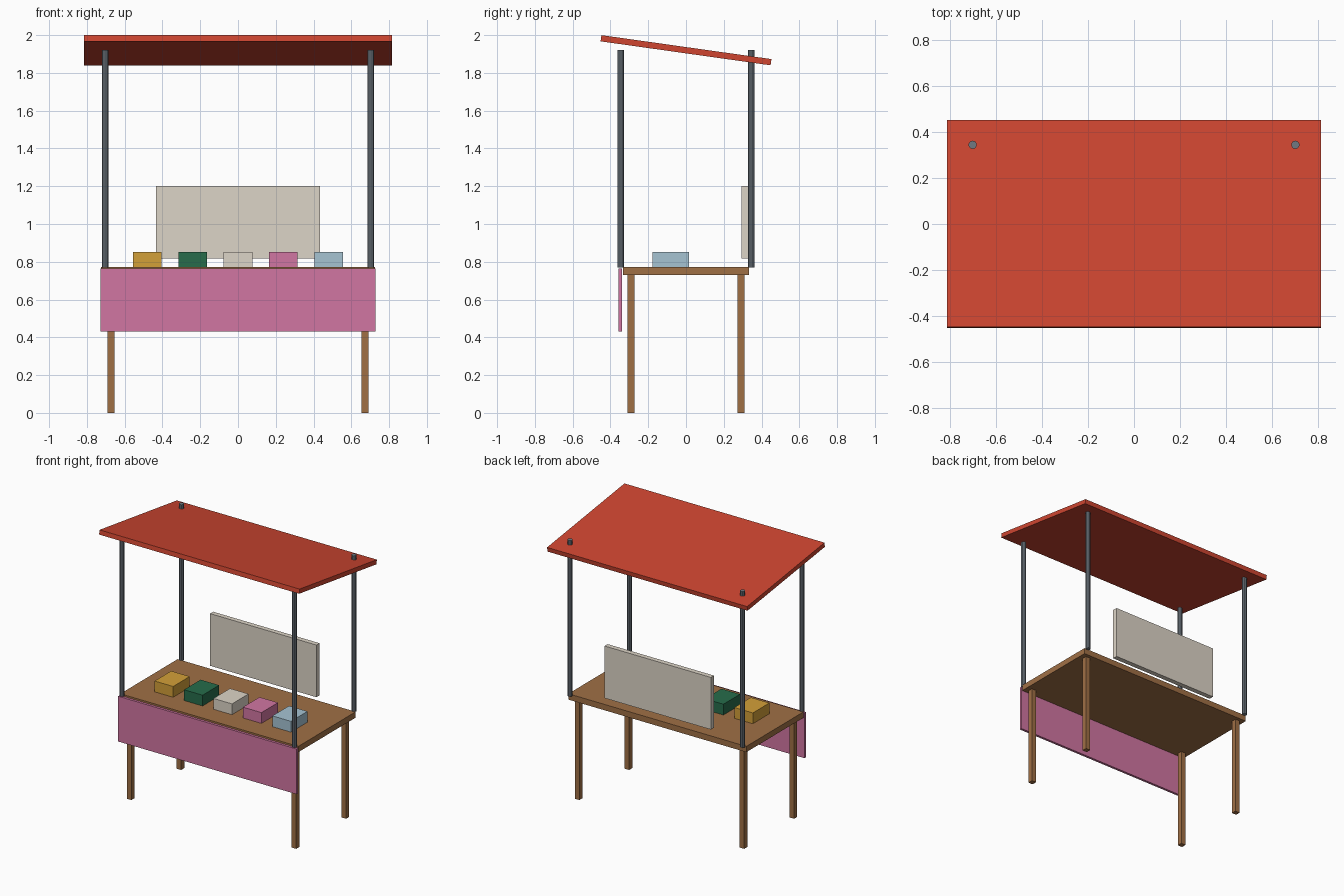
import bpy
import math

if "Cube" in bpy.data.objects:
    bpy.data.objects.remove(bpy.data.objects["Cube"])


def material(name, rgb):
    m = bpy.data.materials.new(name)
    m.diffuse_color = (*rgb, 1)
    m.use_nodes = True
    m.node_tree.nodes["Principled BSDF"].inputs["Base Color"].default_value = m.diffuse_color
    return m


RED = material("red", (0.62, 0.06, 0.03))
PINK = material("pink", (0.64, 0.18, 0.36))
WOOD = material("wood", (0.35, 0.16, 0.06))
STEEL = material("steel", (0.16, 0.19, 0.22))
YELLOW = material("yellow", (0.65, 0.35, 0.04))
GREEN = material("green", (0.02, 0.15, 0.07))
CREAM = material("cream", (0.72, 0.66, 0.57))
BLUE = material("blue", (0.38, 0.55, 0.65))


def finish(name, mat):
    ob = bpy.context.object
    ob.name = name
    ob.data.materials.append(mat)
    bpy.ops.object.transform_apply(location=False, rotation=False, scale=True)
    return ob


def box(name, centre, size, mat, tilt=0.0):
    bpy.ops.mesh.primitive_cube_add(size=1, location=centre, rotation=(tilt, 0, 0))
    bpy.context.object.scale = size
    return finish(name, mat)


def post(name, x, y, z0, z1, radius, mat):
    bpy.ops.mesh.primitive_cylinder_add(vertices=10, radius=radius, depth=z1 - z0,
                                        location=(x, y, (z0 + z1) / 2))
    return finish(name, mat)


# Table
box("table_top", (0, 0, 0.752), (1.45, 0.667, 0.043), WOOD)

# Legs and canopy posts at the four corners
for sy, end in ((-1, "front"), (1, "back")):
    for sx, side in ((-1, "left"), (1, "right")):
        box(f"{end}_{side}_leg", (sx * 0.672, sy * 0.29, 0.365),
            (0.037, 0.037, 0.73), WOOD)
        post(f"{end}_{side}_post", sx * 0.703, sy * 0.345, 0.77, 1.92, 0.018, STEEL)

# Sloping roof, higher at the front
box("roof", (0, 0, 1.92), (1.63, 0.909, 0.033), RED, tilt=-0.14)

# Front cloth and back board
box("front_cloth", (0, -0.348, 0.597), (1.455, 0.018, 0.333), PINK)
box("back_board", (0, 0.312, 1.01), (0.867, 0.036, 0.384), CREAM)

# Row of goods on the table
for i, mat in enumerate((YELLOW, GREEN, CREAM, PINK, BLUE)):
    box(f"goods_box_{i + 1}", ((i - 2) * 0.24, -0.081, 0.813), (0.151, 0.193, 0.08), mat)
